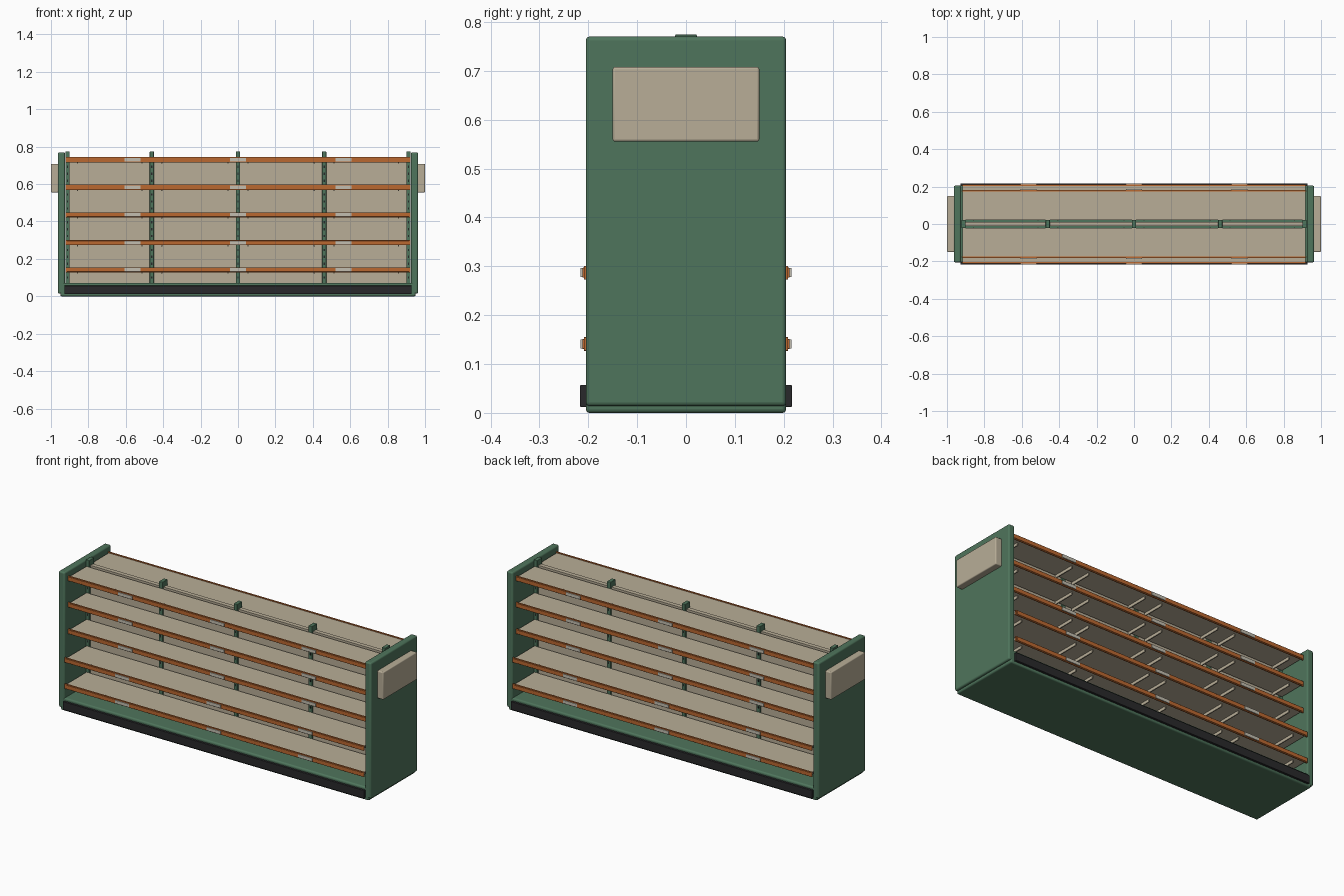
import bpy
from mathutils import Vector

cube = bpy.data.objects.get("Cube")
if cube:
    bpy.data.objects.remove(cube, do_unlink=True)


def material(name, r, g, b):
    m = bpy.data.materials.new(name)
    m.use_nodes = True
    m.diffuse_color = (r, g, b, 1)
    m.node_tree.nodes["Principled BSDF"].inputs["Base Color"].default_value = (r, g, b, 1)
    return m


GREEN = material("green paint", 0.078, 0.178, 0.107)
TAN = material("tan board", 0.48, 0.42, 0.31)
ORANGE = material("orange edging", 0.50, 0.14, 0.03)
DARK = material("dark kick plate", 0.022, 0.022, 0.024)
LABEL = material("pale label", 0.55, 0.52, 0.44)


def box(name, mat, x, y, z, bevel=0.0):
    """Box from (min, max) ranges, with an optional rounded edge."""
    lo, hi = (Vector(p) for p in zip(*(sorted(r) for r in (x, y, z))))
    bpy.ops.mesh.primitive_cube_add(size=1, location=(lo + hi) / 2)
    ob = bpy.context.object
    ob.name = name
    ob.scale = hi - lo
    bpy.ops.object.transform_apply(location=False, rotation=False, scale=True)
    ob.data.materials.append(mat)
    if bevel:
        mod = ob.modifiers.new("rounded edges", 'BEVEL')
        mod.width = bevel
        mod.segments = 3
        bpy.ops.object.shade_smooth_by_angle()
    return ob


# Base plinth and central back panel
box("base", GREEN, (-0.95, 0.95), (-0.205, 0.205), (0, 0.072), 0.008)
box("back_panel", TAN, (-0.92, 0.92), (-0.012, 0.012), (0.07, 0.744))

# End panels with sign boxes
for side, s in (("left", 1), ("right", -1)):
    box(f"{side}_end_panel", GREEN, (s * 0.925, s * 0.963), (-0.205, 0.205), (0.014, 0.77), 0.008)
    box(f"{side}_sign", TAN, (s * 0.96, s), (-0.15, 0.15), (0.555, 0.708), 0.005)

# Slotted uprights
POSTS = (-0.912, -0.461, 0, 0.461, 0.912)
for px in POSTS:
    box("upright", GREEN, (px - 0.011, px + 0.011), (-0.022, 0.022), (0.07, 0.774), 0.002)
    for s in (1, -1):
        for i in range(18):
            z = 0.1 + i * 0.037
            box("upright_slot", DARK, (px - 0.003, px + 0.003),
                (s * 0.021, s * 0.0228), (z - 0.006, z + 0.006))

# Shelves on both faces; the two lowest are deeper
LEVELS = ((0.141, 0.205), (0.287, 0.205), (0.435, 0.175), (0.583, 0.175), (0.730, 0.175))
for face, s in (("front", -1), ("back", 1)):
    box(f"{face}_kick_plate", DARK, (-0.928, 0.928), (s * 0.2, s * 0.217), (0.012, 0.057), 0.002)
    for z, depth in LEVELS:
        box(f"{face}_shelf", TAN, (-0.918, 0.918), (s * 0.022, s * depth), (z - 0.004, z + 0.008))
        box(f"{face}_edge_strip", ORANGE, (-0.922, 0.922),
            (s * (depth - 0.002), s * (depth + 0.004)), (z - 0.014, z + 0.014), 0.001)
        box(f"{face}_strip_rail", ORANGE, (-0.915, 0.915),
            (s * (depth + 0.003), s * (depth + 0.007)), (z - 0.010, z + 0.010), 0.001)
        for lx in (-0.565, 0, 0.565):
            box(f"{face}_label", LABEL, (lx - 0.043, lx + 0.043),
                (s * (depth + 0.005), s * (depth + 0.011)), (z - 0.009, z + 0.009))
        # Slim brackets beneath each shelf bay
        for left, right in zip(POSTS, POSTS[1:]):
            for bx in (left + 0.053, right - 0.053):
                box(f"{face}_bracket", TAN, (bx - 0.003, bx + 0.003),
                    (s * 0.02, s * (depth - 0.03)), (z - 0.02, z - 0.003))
